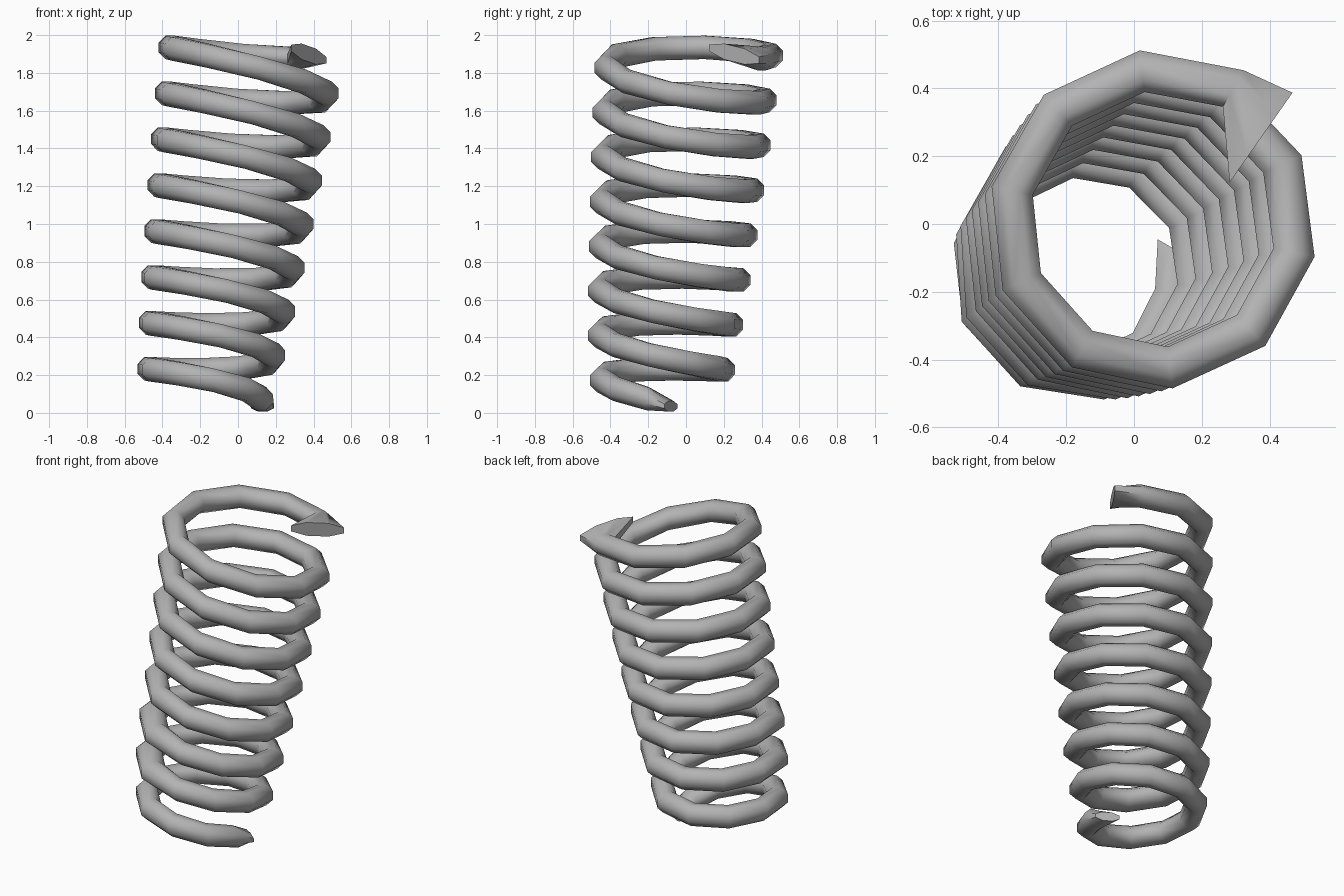
import bpy
import bmesh
from math import cos, sin, pi, radians
from mathutils import Vector

cube = bpy.data.objects.get("Cube")
if cube:
    bpy.data.objects.remove(cube)

steel = bpy.data.materials.new("grey_steel")
steel.use_nodes = True
grey = (0.45, 0.45, 0.45, 1)
steel.diffuse_color = grey
steel.node_tree.nodes["Principled BSDF"].inputs["Base Color"].default_value = grey

TURNS, STEPS, SIDES = 8, 10, 8
WIRE = 0.067
START = radians(24.5)
LAST = TURNS * STEPS


def section(bm, centre, direction, width, height, slope=0):
    """One ring of the wire, standing upright along a direction."""
    across = Vector((cos(direction), sin(direction), slope))
    ring = []
    for k in range(SIDES):
        b = 2 * pi * (k + 0.5) / SIDES
        p = centre + across * width * cos(b) + Vector((0, 0, height * sin(b)))
        p.z = max(p.z, 0)
        ring.append(bm.verts.new(p))
    return ring


def coil_point(i):
    """Centre of the wire: a leaning helix that widens upwards."""
    s = i / LAST
    angle = START - 2 * pi * i / STEPS
    turn = -angle / (2 * pi)
    radius = 0.29 + 0.15 * s ** 0.6
    lean = 0.025 + 0.05 * s
    return angle, Vector((
        -0.175 + 0.255 * s + radius * cos(angle),
        -0.145 + 0.165 * s + radius * sin(angle),
        0.086 + 0.237 * turn - lean * cos(angle) - 0.035 * sin(angle)))


# Wire swept along the helix
bm = bmesh.new()
rings = []
for i in range(LAST + 1):
    angle, centre = coil_point(i)
    width = height = WIRE
    slope = 0
    if i == 0:                                   # thin slanted foot
        centre, angle = Vector((0.13, -0.08, 0.035)), radians(-30)
        width, height = 0.075, 0.03
    elif i == LAST:                              # flared, tilted upper tip
        centre, angle = Vector((0.375, 0.255, 1.9)), radians(55)
        width, height, slope = 0.175, 0.045, -0.2
    elif STEPS < i < 3 * STEPS and i % STEPS in (4, 5):   # kinked lower turns
        width *= 1.2
    rings.append(section(bm, centre, angle, width, height, slope))

for a, b in zip(rings, rings[1:]):
    for k in range(SIDES):
        n = (k + 1) % SIDES
        bm.faces.new((a[k], a[n], b[n], b[k]))
bm.faces.new(rings[0])
bm.faces.new(rings[-1])
bmesh.ops.recalc_face_normals(bm, faces=bm.faces)

mesh = bpy.data.meshes.new("coil_spring")
bm.to_mesh(mesh)
bm.free()
mesh.materials.append(steel)
spring = bpy.data.objects.new("coil_spring", mesh)
bpy.context.collection.objects.link(spring)

# Soft wire with crisp ends
bpy.ops.object.select_all(action="DESELECT")
spring.select_set(True)
bpy.context.view_layer.objects.active = spring
bpy.ops.object.shade_smooth_by_angle(angle=radians(50))
